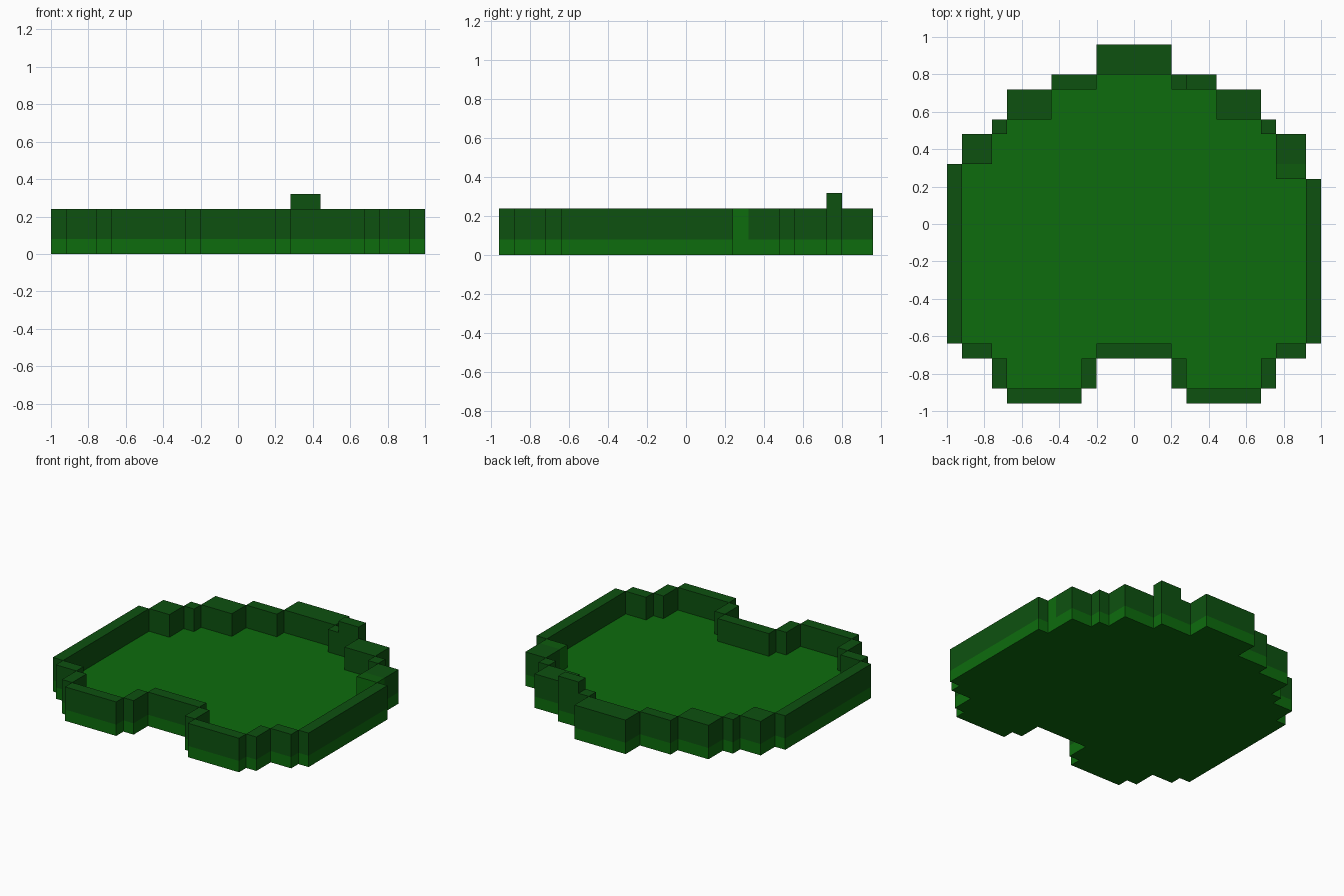
import bpy, bmesh

if "Cube" in bpy.data.objects:
    bpy.data.objects.remove(bpy.data.objects["Cube"])


def material(name, rgb):
    m = bpy.data.materials.new(name)
    m.diffuse_color = (*rgb, 1)
    m.use_nodes = True
    m.node_tree.nodes["Principled BSDF"].inputs["Base Color"].default_value = m.diffuse_color
    return m


LIGHT = material("leaf green", (0.004, 0.150, 0.004))
DARK = material("dark green", (0.004, 0.083, 0.005))
MID = material("middle green", (0.004, 0.105, 0.004))
FLOOR, RIM = 0.08, 0.24


def add_object(name, bm, mats):
    bmesh.ops.recalc_face_normals(bm, faces=bm.faces)
    mesh = bpy.data.meshes.new(name)
    bm.to_mesh(mesh)
    bm.free()
    for m in mats:
        mesh.materials.append(m)
    ob = bpy.data.objects.new(name, mesh)
    bpy.context.collection.objects.link(ob)
    return ob


def box(name, x0, x1, y0, y1, z0, z1, mats):
    bm = bmesh.new()
    bmesh.ops.create_cube(bm, size=1)
    for v in bm.verts:
        v.co = (x1 if v.co.x > 0 else x0, y1 if v.co.y > 0 else y0, z1 if v.co.z > 0 else z0)
    if len(mats) > 1:  # second colour on the top face
        bm.normal_update()
        for f in bm.faces:
            f.material_index = int(f.normal.z > 0.5)
    # open underside where it sits on the part below
    bm.normal_update()
    bmesh.ops.delete(bm, geom=[f for f in bm.faces if f.normal.z < -0.5], context='FACES_ONLY')
    mesh = bpy.data.meshes.new(name)
    bm.to_mesh(mesh)
    bm.free()
    for m in mats:
        mesh.materials.append(m)
    ob = bpy.data.objects.new(name, mesh)
    bpy.context.collection.objects.link(ob)


# Base slab: stepped half outline, mirrored
def half(shoulder):
    return [(.2, -.72), (.2, -.88), (.28, -.88), (.28, -.96), (.68, -.96), (.68, -.88),
            (.76, -.88), (.76, -.72), (.92, -.72), (.92, -.64), (1, -.64), (1, shoulder),
            (.92, shoulder), (.92, .48), (.76, .48), (.76, .56), (.68, .56), (.68, .72),
            (.44, .72), (.44, .8), (.2, .8), (.2, .96)]


outline = half(.24) + [(-x, y) for x, y in reversed(half(.32))]
bm = bmesh.new()
face = bm.faces.new([bm.verts.new((x, y, 0)) for x, y in outline])
ext = bmesh.ops.extrude_face_region(bm, geom=[face])
for g in ext["geom"]:
    if isinstance(g, bmesh.types.BMVert):
        g.co.z = FLOOR
# keep a closed slab
if not any(all(v.co.z < 0.01 for v in f.verts) for f in bm.faces):
    bm.faces.new([v for v in bm.verts if v.co.z < 0.01])
bmesh.ops.triangulate(bm, faces=[f for f in bm.faces if len(f.verts) > 4])
add_object("base_slab", bm, [LIGHT])

# Rim walls on both sides: x0, x1, y0, y1
walls = [(.2, .28, -.88, -.72), (.28, .68, -.96, -.88), (.68, .76, -.88, -.72),
         (.76, .92, -.72, -.64), (.76, .92, .32, .48), (.68, .76, .48, .56),
         (.44, .68, .56, .72), (.2, .44, .72, .8)]
for i, (a, b, y0, y1) in enumerate(walls):
    box(f"right_rim_{i}", a, b, y0, y1, FLOOR, RIM, [DARK])
    box(f"left_rim_{i}", -b, -a, y0, y1, FLOOR, RIM, [DARK])

# Long side walls, centre front and centre back
box("right_side_rim", .92, 1, -.64, .24, FLOOR, RIM, [DARK])
box("left_side_rim", -1, -.92, -.64, .32, FLOOR, RIM, [DARK])
box("front_rim", -.2, .2, -.72, -.64, FLOOR, RIM, [DARK])
box("back_rim", -.2, .2, .8, .96, FLOOR, RIM, [DARK])

# Paler rim block at the right shoulder and the raised post
box("shoulder_block", .76, .92, .24, .32, FLOOR, RIM, [LIGHT, MID])
box("raised_post", .28, .44, .72, .8, RIM, .32, [DARK])
